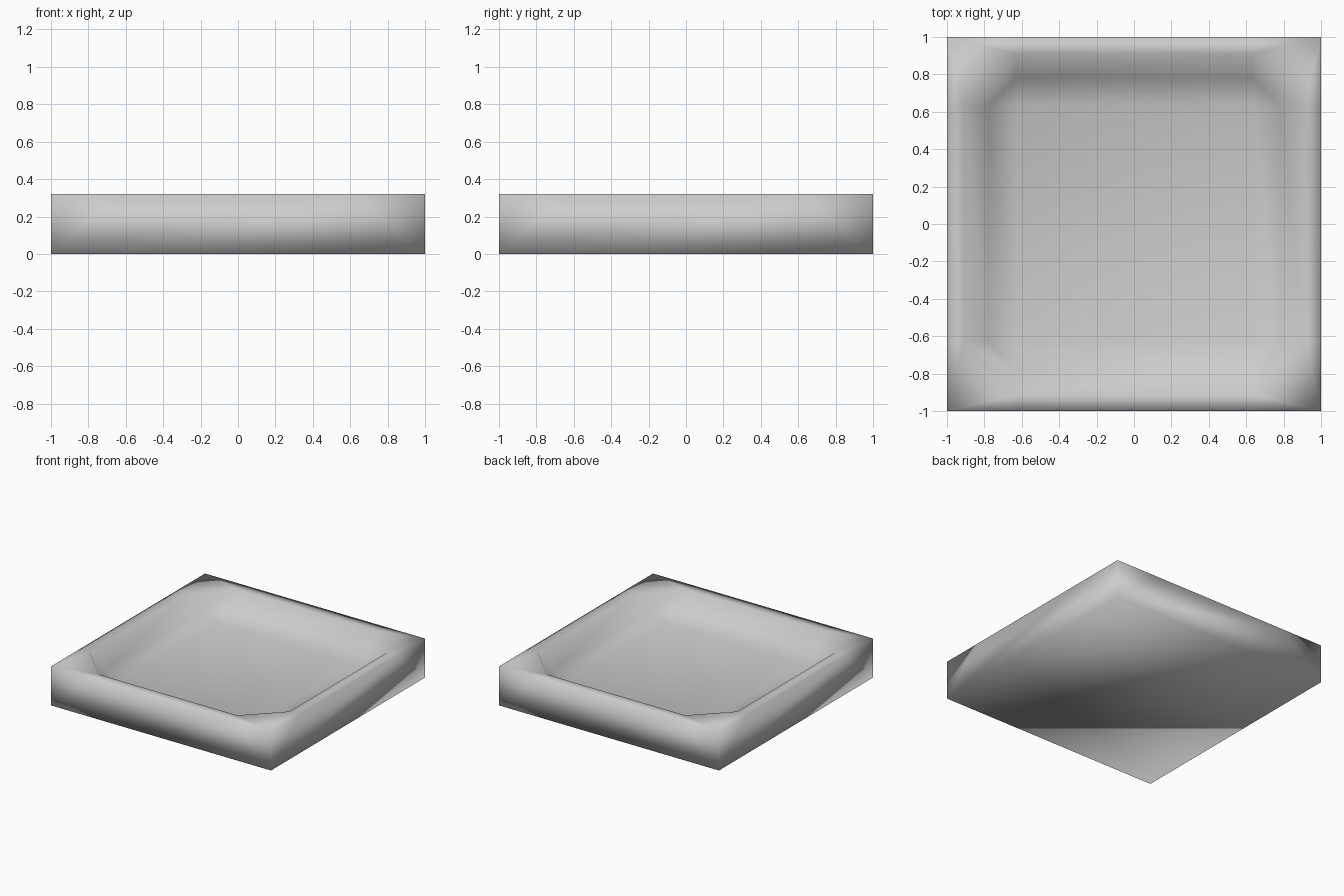
import bpy, bmesh
from mathutils import Matrix

cube = bpy.data.objects.get("Cube")
if cube:
    bpy.data.objects.remove(cube, do_unlink=True)

HEIGHT = 0.32
INNER = 0.63                                  # half size of the flat floor
LEVELS = [(0.91, HEIGHT), (0.78, 0.2), (INNER, 0.155)]   # basin profile

mat = bpy.data.materials.new("plain_grey")
mat.use_nodes = True
colour = (0.6, 0.6, 0.6, 1)
mat.diffuse_color = colour
mat.node_tree.nodes["Principled BSDF"].inputs["Base Color"].default_value = colour

bm = bmesh.new()


def corner(k):
    """Vertices of one quarter of the tray, turned k quarter turns."""
    turn = Matrix.Rotation(k * 1.5707963, 3, "Z")

    def v(x, y, z):
        return bm.verts.new(turn @ Matrix.Identity(3).col[0] * x
                            + turn @ Matrix.Identity(3).col[1] * y
                            + Matrix.Identity(3).col[2] * z)
    return {
        "foot": v(1, 1, 0),
        "tip": v(1, 1, HEIGHT),
        # each level runs from its right-hand point to its left-hand point
        "edge": (v(1, INNER, HEIGHT), v(INNER, 1, HEIGHT)),
        "rim": (v(LEVELS[0][0], INNER, HEIGHT), v(INNER, LEVELS[0][0], HEIGHT)),
        "bend": (v(LEVELS[1][0], INNER, LEVELS[1][1]),
                 v(INNER, LEVELS[1][0], LEVELS[1][1])),
        "floor": (v(INNER, INNER, LEVELS[2][1]),) * 2,
    }


quarters = [corner(k) for k in range(4)]
for k, q in enumerate(quarters):
    n = quarters[(k + 1) % 4]
    # rim corner, chamfered basin corner and floor corner
    bm.faces.new((q["edge"][0], q["tip"], q["edge"][1], q["rim"][1], q["rim"][0]))
    bm.faces.new((q["rim"][0], q["rim"][1], q["bend"][1], q["bend"][0]))
    bm.faces.new((q["bend"][0], q["bend"][1], q["floor"][0]))
    # straight strips from the outer edge down to the floor
    for a, b in (("edge", "rim"), ("rim", "bend"), ("bend", "floor")):
        bm.faces.new((q[a][1], n[a][0], n[b][0], q[b][1]))
    # outer wall
    bm.faces.new((q["foot"], q["edge"][1], q["tip"]))
    bm.faces.new((n["foot"], n["tip"], n["edge"][0]))
    bm.faces.new((q["foot"], n["foot"], n["edge"][0], q["edge"][1]))

# floor and underside
bm.faces.new([q["floor"][0] for q in quarters])
bm.faces.new([q["foot"] for q in quarters][::-1])
bmesh.ops.recalc_face_normals(bm, faces=bm.faces)
for f in bm.faces:
    f.smooth = True

mesh = bpy.data.meshes.new("tray")
bm.to_mesh(mesh)
bm.free()
mesh.materials.append(mat)
tray = bpy.data.objects.new("tray", mesh)
bpy.context.collection.objects.link(tray)
